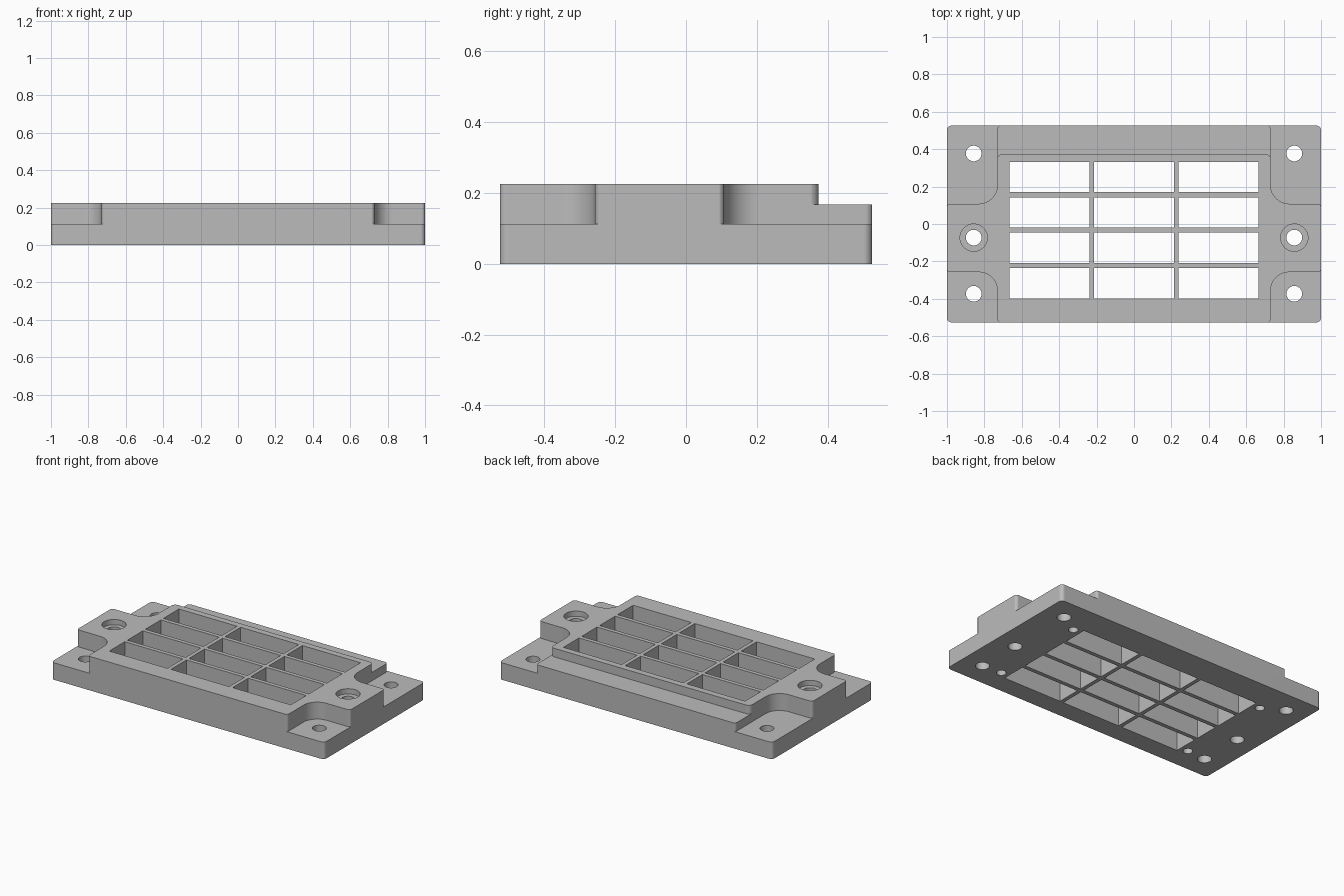
import bpy
import bmesh
from math import cos, sin, pi, radians
from mathutils import Vector

cube = bpy.data.objects.get("Cube")
if cube:
    bpy.data.objects.remove(cube, do_unlink=True)

HALF_Y = 0.526
HEIGHT = 0.225
FLANGE = 0.1125
SHELF = 0.168
ABOVE = 0.4


def rounded(corners, steps=8):
    """Round the right-angled corners (x, y, radius) of an outline."""
    points = []
    for i, (x, y, r) in enumerate(corners):
        p = Vector((x, y))
        if r == 0:
            points.append(p)
            continue
        u = (Vector(corners[i - 1][:2]) - p).normalized()
        v = (Vector(corners[(i + 1) % len(corners)][:2]) - p).normalized()
        centre = p + (u + v) * r
        for k in range(steps + 1):
            a = k / steps * pi / 2
            points.append(centre - v * r * cos(a) - u * r * sin(a))
    return points


def rectangle(x0, x1, y0, y1, r=0):
    return rounded([(x0, y0, r), (x1, y0, r), (x1, y1, r), (x0, y1, r)])


def circle(x, y, r, sides=40):
    return [Vector((x + r * cos(2 * pi * i / sides), y + r * sin(2 * pi * i / sides)))
            for i in range(sides)]


def prisms(name, parts):
    """One object from (outline, bottom, top) prisms."""
    bm = bmesh.new()
    for outline, z0, z1 in parts:
        face = bm.faces.new([bm.verts.new((p.x, p.y, z0)) for p in outline])
        top = bmesh.ops.extrude_face_region(bm, geom=[face])["geom"]
        bmesh.ops.translate(bm, vec=(0, 0, z1 - z0),
                            verts=[v for v in top if isinstance(v, bmesh.types.BMVert)])
    bmesh.ops.recalc_face_normals(bm, faces=bm.faces)
    mesh = bpy.data.meshes.new(name)
    bm.to_mesh(mesh)
    bm.free()
    obj = bpy.data.objects.new(name, mesh)
    bpy.context.collection.objects.link(obj)
    return obj


def cut(body, cutter):
    mod = body.modifiers.new(cutter.name, 'BOOLEAN')
    mod.operation = 'DIFFERENCE'
    mod.solver = 'EXACT'
    mod.object = cutter
    bpy.ops.object.modifier_apply(modifier=mod.name)
    bpy.data.objects.remove(cutter, do_unlink=True)


# Main block
body = prisms("grid_frame", [(rectangle(-1, 1, -HALF_Y, HALF_Y, 0.025), 0, HEIGHT)])
bpy.context.view_layer.objects.active = body
body.select_set(True)

grey = bpy.data.materials.new("plain_grey")
grey.use_nodes = True
colour = (0.5, 0.5, 0.5, 1)
grey.diffuse_color = colour
grey.node_tree.nodes["Principled BSDF"].inputs["Base Color"].default_value = colour
body.data.materials.append(grey)

# Lowered corner flanges, leaving a mounting ear on each side
corners = []
for sx in (-1, 1):
    for sy, ear in ((-1, 0.257), (1, 0.108)):
        rim = HALF_Y + 0.001
        path = [(0.6, 0.7, 0), (0.6, rim, 0), (0.73, rim, 0.02), (0.73, ear, 0.1),
                (1.001, ear, 0.02), (1.001, ear - 0.06, 0), (1.2, ear - 0.06, 0), (1.2, 0.7, 0)]
        corners.append((rounded([(sx * x, sy * y, r) for x, y, r in path]), FLANGE, ABOVE))
cut(body, prisms("corner_cutter", corners))

# Low shelf along the back
side = 0.731
shelf = rounded([(side, 0.3, 0), (0.9, 0.3, 0), (0.9, 0.7, 0), (-0.9, 0.7, 0),
                 (-0.9, 0.3, 0), (-side, 0.3, 0), (-side, 0.375, 0.03), (side, 0.375, 0.03)])
cut(body, prisms("shelf_cutter", [(shelf, SHELF, ABOVE)]))

# Grid of windows and the through holes
through = []
for col in (-1, 0, 1):
    for row in range(4):
        x, y = col * 0.452, -0.316 + row * 0.189
        through.append((rectangle(x - 0.213, x + 0.213, y - 0.081, y + 0.081), -0.1, ABOVE))
for x in (-0.857, 0.857):
    for y in (-0.373, -0.073, 0.377):
        through.append((circle(x, y, 0.042), -0.1, ABOVE))
cut(body, prisms("through_cutter", through))

# Counterbores in the ears and blind screw holes underneath
pockets = []
for x in (-1, 1):
    pockets.append((circle(x * 0.857, -0.073, 0.073), HEIGHT - 0.035, ABOVE))
    for y in (-0.363, 0.299):
        pockets.append((circle(x * 0.72, y, 0.029), -0.1, 0.09))
cut(body, prisms("pocket_cutter", pockets))

# Smooth the rounded walls, keep the flats flat
bpy.ops.object.shade_smooth_by_angle(angle=radians(30))
normals = body.modifiers.new("weighted_normals", 'WEIGHTED_NORMAL')
normals.keep_sharp = True
